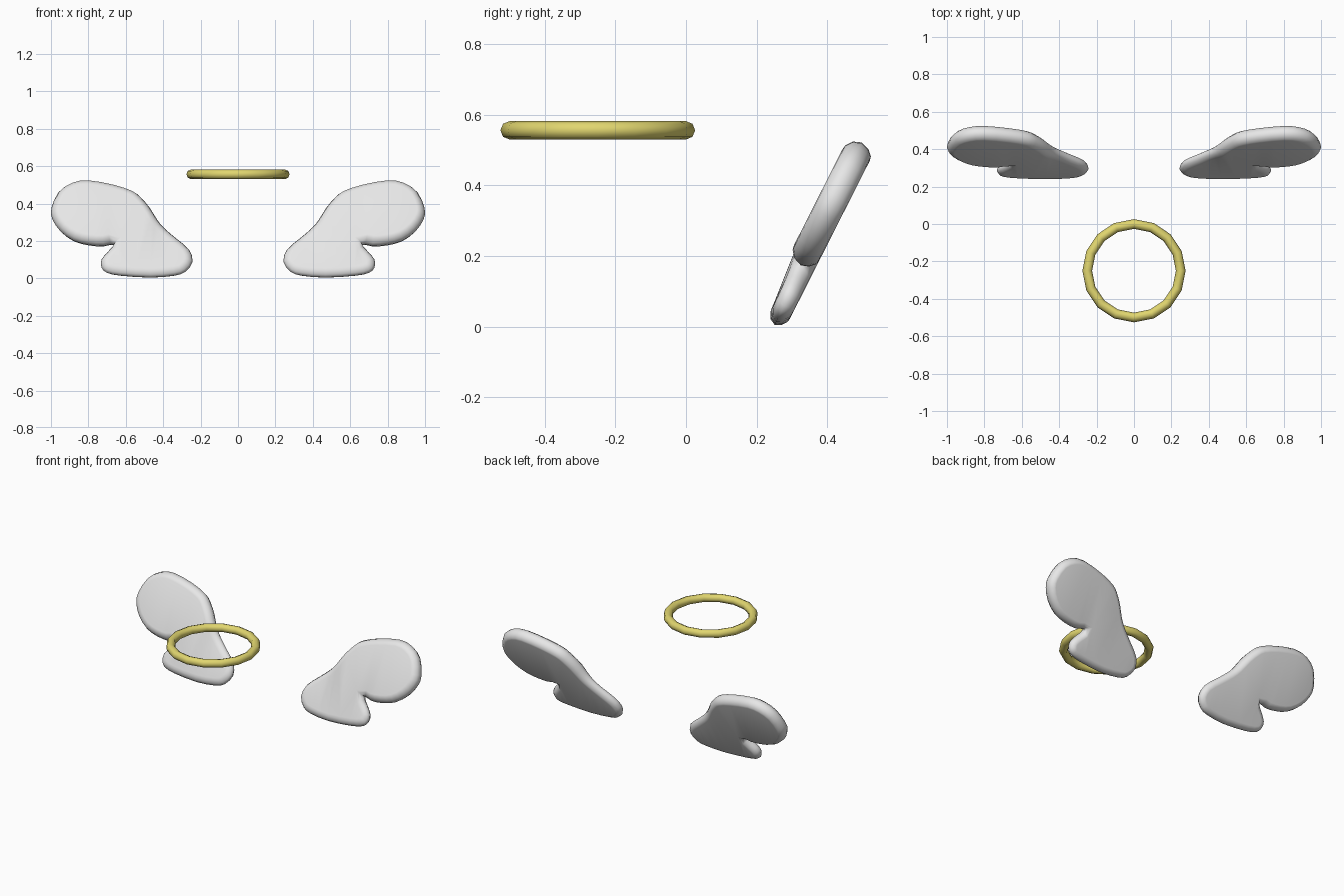
import bpy, bmesh, math
from mathutils import Vector

if "Cube" in bpy.data.objects:
    bpy.data.objects.remove(bpy.data.objects["Cube"])


def material(name, rgb):
    m = bpy.data.materials.new(name)
    m.diffuse_color = (*rgb, 1)
    m.use_nodes = True
    m.node_tree.nodes["Principled BSDF"].inputs["Base Color"].default_value = m.diffuse_color
    return m


white = material("soft_white", (0.8, 0.8, 0.8))
gold = material("pale_gold", (0.75, 0.67, 0.16))

# Halo: a 16-sided ring floating in front of the wings
bpy.ops.mesh.primitive_torus_add(major_segments=16, minor_segments=8,
                                 major_radius=0.25, minor_radius=0.026,
                                 location=(0, -0.25, 0.556))
halo = bpy.context.object
halo.name = "halo"
halo.data.materials.append(gold)
bpy.ops.object.shade_smooth()

# Wing outline seen from the front (x, z): upper lobe, notch, lower lobe
OUTLINE = [(.243, .09), (.262, .155), (.33, .214), (.393, .267), (.432, .31),
           (.473, .374), (.52, .428), (.564, .46), (.66, .492), (.80, .517),
           (.89, .503), (.96, .455), (.998, .369), (.992, .31), (.949, .247),
           (.88, .198), (.80, .176), (.72, .17), (.66, .183), (.697, .14),
           (.73, .10), (.73, .06), (.703, .032), (.628, .016), (.468, .006),
           (.34, .016), (.28, .037)]
N = Vector((0, 0.89, -0.45))     # through the wing, towards the back
T = Vector((0, 0.45, 0.89))      # up along the leaning wing
BACK = 0.2535


def smooth_loop(pts):
    """Doubles a closed loop with Catmull-Rom midpoints."""
    out, n = [], len(pts)
    for i in range(n):
        a, b, c, d = (pts[(i + k) % n] for k in (-1, 0, 1, 2))
        out += [b, (b + c) * 0.5625 - (a + d) * 0.0625]
    return out


def inset(pts, dist):
    """Moves a clockwise loop inwards."""
    out, n = [], len(pts)
    for i in range(n):
        e = (pts[(i + 1) % n] - pts[i - 1]).normalized()
        out.append(pts[i] + Vector((e.y, -e.x)) * dist)
    return out


def wing_point(p, f):
    """f = 0 on the front face, 1 on the back; the lower lobe is thinner."""
    z = p.y * 0.89 - 0.099
    s = min(max((p.x * 0.5 + z - 0.42) / 0.16, 0), 1)
    thick = 0.06 + 0.024 * s * s * (3 - 2 * s)
    return Vector((p.x, 0, 0)) + N * (BACK - thick * (1 - f)) + T * p.y


loop = smooth_loop([Vector((x, (z + 0.099) / 0.89)) for x, z in OUTLINE])
bm = bmesh.new()
rings = []
for d, f in [(.042, 0), (.028, .03), (.009, .2), (0, .48), (.008, .78), (.024, .97), (.036, 1)]:
    rings.append([bm.verts.new(wing_point(p, f)) for p in inset(loop, d)])
n = len(loop)
for a, b in zip(rings, rings[1:]):
    for i in range(n):
        j = (i + 1) % n
        bm.faces.new((a[i], a[j], b[j], b[i]))
caps = [bm.faces.new(rings[0]), bm.faces.new(rings[-1])]
bmesh.ops.triangulate(bm, faces=caps)
bmesh.ops.recalc_face_normals(bm, faces=bm.faces[:])
me = bpy.data.meshes.new("wings")
bm.to_mesh(me)
bm.free()
me.materials.append(white)
for p in me.polygons:
    p.use_smooth = True

# Wings: mirrored pair
wings = bpy.data.objects.new("wings", me)
bpy.context.collection.objects.link(wings)
mod = wings.modifiers.new("mirror", 'MIRROR')
mod.use_mirror_merge = False
